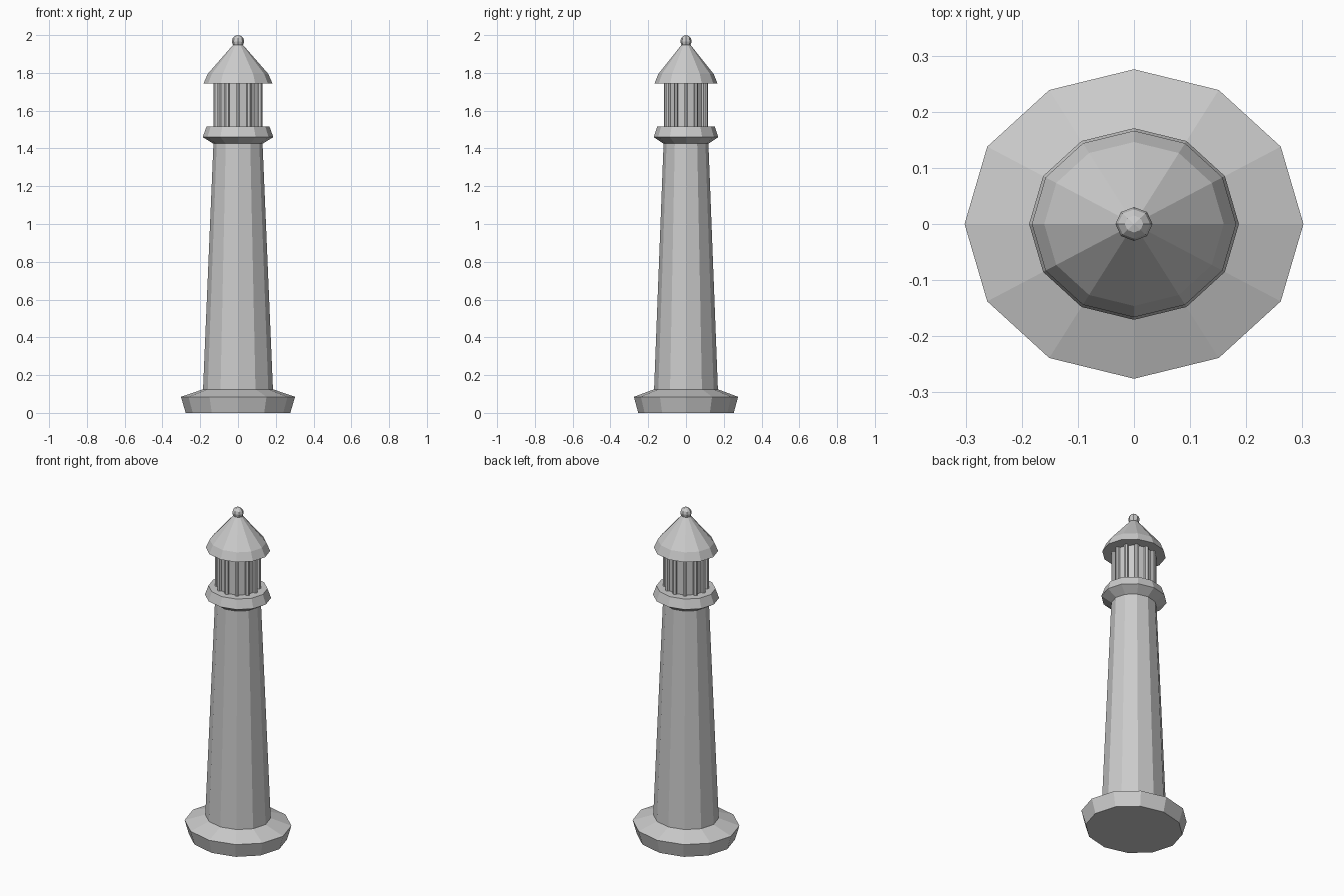
import bpy, bmesh, math

cube = bpy.data.objects.get("Cube")
if cube:
    bpy.data.objects.remove(cube)

SIDES = 12
SQUASH = 0.913  # the tower is slightly narrower front to back

grey = bpy.data.materials.new("stone_grey")
grey.use_nodes = True
colour = (0.6, 0.6, 0.6, 1)
grey.diffuse_color = colour
grey.node_tree.nodes["Principled BSDF"].inputs["Base Color"].default_value = colour


def finish(name, bm):
    bmesh.ops.recalc_face_normals(bm, faces=bm.faces)
    mesh = bpy.data.meshes.new(name)
    bm.to_mesh(mesh)
    bm.free()
    mesh.materials.append(grey)
    obj = bpy.data.objects.new(name, mesh)
    bpy.context.collection.objects.link(obj)
    return obj


def add_lathe(bm, profile, sides=SIDES, centre=(0, 0), turn=0):
    """Stack flat-sided rings from (radius, height) pairs and cap both ends."""
    rings = []
    for r, z in profile:
        ring = []
        for i in range(sides):
            a = math.tau * i / sides + turn
            ring.append(bm.verts.new((centre[0] + r * math.cos(a),
                                      (centre[1] + r * math.sin(a)) * SQUASH, z)))
        rings.append(ring)
    for low, high in zip(rings, rings[1:]):
        for i in range(sides):
            j = (i + 1) % sides
            bm.faces.new((low[i], low[j], high[j], high[i]))
    bm.faces.new(rings[0])
    bm.faces.new(rings[-1])


def lathe(name, profile, sides=SIDES):
    bm = bmesh.new()
    add_lathe(bm, profile, sides)
    return finish(name, bm)


# Main body, from the ground up
lathe("base", [(0.277, 0), (0.302, 0.085), (0.185, 0.125)])
lathe("tower", [(0.185, 0.125), (0.13, 1.425)])
lathe("gallery", [(0.13, 1.425), (0.187, 1.46), (0.167, 1.515)])
lathe("lantern_room", [(0.112, 1.515), (0.112, 1.745)])
lathe("roof", [(0.182, 1.745), (0.16, 1.795), (0.02, 1.955)])

# Posts around the lantern room
bm = bmesh.new()
for i in range(SIDES):
    a = math.tau * i / SIDES
    spot = (0.116 * math.cos(a), 0.116 * math.sin(a))
    add_lathe(bm, [(0.013, 1.515), (0.013, 1.745)], 6, spot, a)
finish("lantern_posts", bm)

# Finial ball
bm = bmesh.new()
bmesh.ops.create_uvsphere(bm, u_segments=8, v_segments=6, radius=0.033)
for v in bm.verts:
    v.co.y *= SQUASH
    v.co.z += 1.967
finish("finial", bm)
